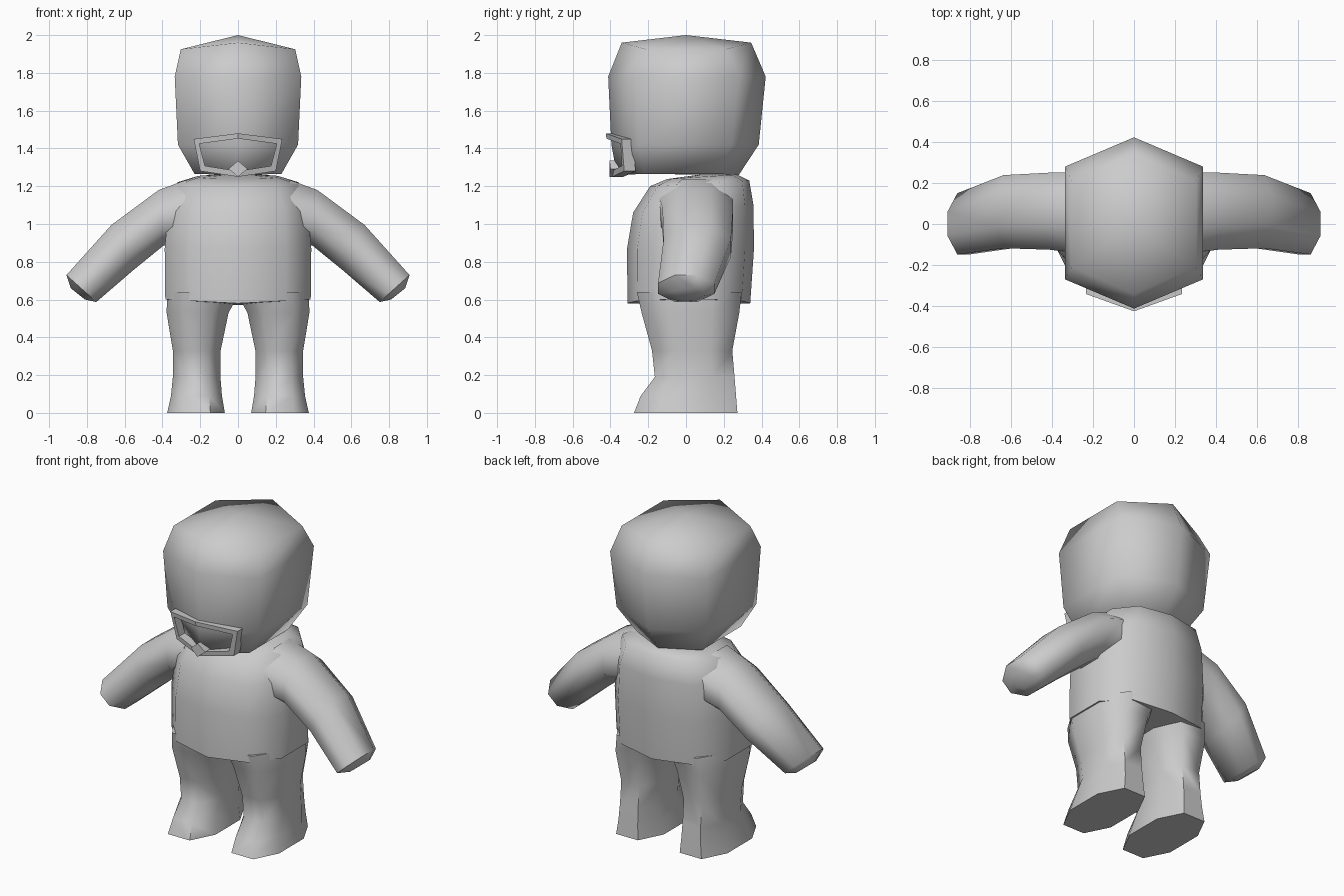
import bpy, bmesh, math

cube = bpy.data.objects.get("Cube")
if cube:
    bpy.data.objects.remove(cube, do_unlink=True)

grey = bpy.data.materials.new("plain_grey")
grey.use_nodes = True
grey.diffuse_color = (0.6, 0.6, 0.6, 1)
grey.node_tree.nodes["Principled BSDF"].inputs["Base Color"].default_value = (0.6, 0.6, 0.6, 1)
grey.node_tree.nodes["Principled BSDF"].inputs["Roughness"].default_value = 0.8


def finish(name, bm, angle=60):
    """Turn a bmesh into a shaded, coloured object."""
    bmesh.ops.recalc_face_normals(bm, faces=bm.faces)
    mesh = bpy.data.meshes.new(name)
    bm.to_mesh(mesh)
    bm.free()
    mesh.materials.append(grey)
    obj = bpy.data.objects.new(name, mesh)
    bpy.context.collection.objects.link(obj)
    bpy.ops.object.select_all(action='DESELECT')
    obj.select_set(True)
    bpy.context.view_layer.objects.active = obj
    bpy.ops.object.shade_smooth_by_angle(angle=math.radians(angle))
    return obj


def loft(name, rings, start=None, end=None, side=1, angle=60):
    """Skin closed rings; each end is a flat cap or a fan to a point."""
    bm = bmesh.new()
    loops = [[bm.verts.new((x * side, y, z)) for x, y, z in r] for r in rings]
    n = len(loops[0])
    for a, b in zip(loops, loops[1:]):
        for i in range(n):
            j = (i + 1) % n
            bm.faces.new((a[i], a[j], b[j], b[i]))
    for loop, tip in ((loops[0], start), (loops[-1], end)):
        if tip:
            v = bm.verts.new((tip[0] * side, tip[1], tip[2]))
            for i in range(n):
                bm.faces.new((loop[i], loop[(i + 1) % n], v))
        else:
            bm.faces.new(loop)
    return finish(name, bm, angle)


# Head: six-sided, with ridges at the front and back
# z at sides, z at ridges, half width, corner front/back, ridge front/back
head_rows = [
    (1.265, 1.260, 0.23, -0.22, 0.17, -0.365, 0.28),
    (1.42, 1.42, 0.318, -0.25, 0.24, -0.395, 0.385),
    (1.78, 1.78, 0.335, -0.27, 0.28, -0.412, 0.422),
    (1.925, 1.96, 0.303, -0.21, 0.21, -0.34, 0.345),
]
head_rings = [[(0, rf, zr), (w, cf, zs), (w, cb, zs), (0, rb, zr), (-w, cb, zs), (-w, cf, zs)]
              for zs, zr, w, cf, cb, rf, rb in head_rows]
loft("head", head_rings, end=(0, 0, 2.0), angle=75)


# Torso: rounded ten-sided section, hem slightly lower at the middle
def torso_ring(z, w, y0, y1, tilt=0, dip=0):
    half = [(0, -1), (0.66, -0.84), (1, -0.4), (1, 0.4), (0.66, 0.86), (0, 1)]
    outline = half + [(-x, y) for x, y in half[-2:0:-1]]
    c, d = (y0 + y1) / 2, (y1 - y0) / 2
    return [(x * w, c + y * d, z + tilt * y - dip * (1 - abs(x))) for x, y in outline]


loft("torso", [
    torso_ring(0.60, 0.385, -0.31, 0.34, dip=0.02),
    torso_ring(0.87, 0.388, -0.312, 0.36),
    torso_ring(1.08, 0.37, -0.28, 0.357, tilt=0.02),
    torso_ring(1.215, 0.32, -0.19, 0.335, tilt=0.015),
    torso_ring(1.25, 0.21, -0.10, 0.27, tilt=0.012),
], start=(0, 0.02, 0.57), end=(0, 0.1, 1.265))


# Legs and feet: eight-sided rings (z, inner x, outer x, front y, back y)
leg_rows = [
    (0.00, 0.07, 0.375, -0.275, 0.272),
    (0.09, 0.085, 0.355, -0.24, 0.265),
    (0.19, 0.093, 0.345, -0.165, 0.257),
    (0.33, 0.092, 0.345, -0.18, 0.245),
    (0.53, 0.05, 0.378, -0.235, 0.282),
    (0.64, -0.01, 0.375, -0.26, 0.295),
]


def oct_ring(z, x0, x1, y0, y1):
    cx, cy, rx, ry = (x0 + x1) / 2, (y0 + y1) / 2, (x1 - x0) / 2, (y1 - y0) / 2
    pts = [(-0.5, -1), (0.5, -1), (1, -0.45), (1, 0.45), (0.5, 1), (-0.5, 1), (-1, 0.45), (-1, -0.45)]
    return [(cx + x * rx, cy + y * ry, z) for x, y in pts]


# Arms: slanted eight-sided rings (top x, top z, bottom x, bottom z, front y, back y)
arm_rows = [
    (0.27, 1.235, 0.30, 0.90, -0.14, 0.25),
    (0.42, 1.18, 0.395, 0.885, -0.125, 0.25),
    (0.67, 0.995, 0.555, 0.755, -0.118, 0.238),
    (0.908, 0.73, 0.75, 0.587, -0.148, 0.15),
    (0.885, 0.66, 0.81, 0.60, -0.07, 0.09),
]


def arm_ring(tx, tz, bx, bz, y0, y1):
    pts = [(-0.4, 1), (0.4, 1), (1, 0.4), (1, -0.4), (0.4, -1), (-0.4, -1), (-1, -0.4), (-1, 0.4)]
    cx, cz, dx, dz = (tx + bx) / 2, (tz + bz) / 2, (tx - bx) / 2, (tz - bz) / 2
    return [(cx + v * dx, (y0 + y1) / 2 + u * (y1 - y0) / 2, cz + v * dz) for u, v in pts]


for label, s in (("left", 1), ("right", -1)):
    loft(label + "_leg", [oct_ring(*r) for r in leg_rows], side=s)
    loft(label + "_arm", [arm_ring(*r) for r in arm_rows], side=s)


# Face guard: bent frame that follows the front ridge of the head
def guard_y(x, z):
    return -0.425 + 0.34 * abs(x) + 0.15 * (1.48 - z)


def frame_loop(half):
    return half + [(-x, z) for x, z in half[-2:0:-1]]


outer = frame_loop([(0, 1.48), (0.235, 1.45), (0.20, 1.28), (0, 1.25)])
inner = frame_loop([(0, 1.452), (0.205, 1.425), (0.175, 1.308), (0, 1.28)])
bm = bmesh.new()
loops = [[bm.verts.new((x, guard_y(x, z) + d, z)) for x, z in pts]
         for pts, d in ((outer, 0), (inner, 0), (inner, 0.06), (outer, 0.06))]
for k in range(4):
    a, b = loops[k], loops[(k + 1) % 4]
    for i in range(6):
        j = (i + 1) % 6
        bm.faces.new((a[i], a[j], b[j], b[i]))
finish("face_guard", bm, 30)

# Chin stud: small diamond in the middle of the lower bar
stud = [(0, 1.335), (0.05, 1.292), (0, 1.25), (-0.05, 1.292)]
loft("chin_stud", [[(x, -0.405 + 0.1 * abs(x), z) for x, z in stud],
                   [(x, -0.35, z) for x, z in stud]], angle=30)
